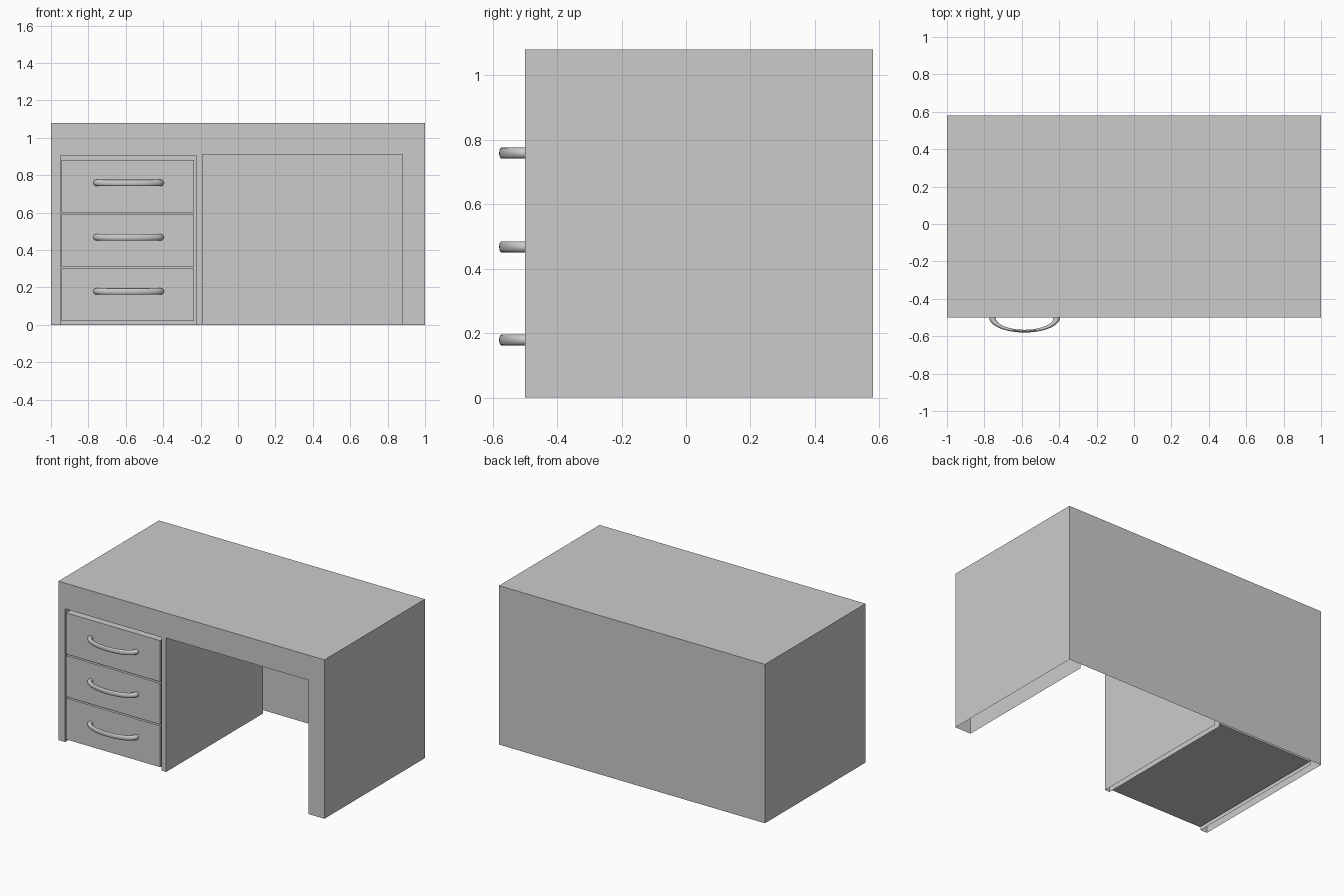
import bpy, bmesh, math
from mathutils import Matrix, Vector

if "Cube" in bpy.data.objects:
    bpy.data.objects.remove(bpy.data.objects["Cube"])

FRONT, BACK, INNER = -0.50, 0.58, 0.54


def make_object(name, bm):
    bmesh.ops.recalc_face_normals(bm, faces=bm.faces)
    mesh = bpy.data.meshes.new(name)
    bm.to_mesh(mesh)
    bm.free()
    obj = bpy.data.objects.new(name, mesh)
    bpy.context.collection.objects.link(obj)
    return obj


# Desk shell: front outline with a drawer bay and a kneehole, open underneath
outer = [(-1, 0), (-1, 1.08), (1, 1.08), (1, 0)]
kneehole = [(0.88, 0), (0.88, 0.91), (-0.19, 0.91), (-0.19, 0)]
drawer_bay = [(-0.225, 0), (-0.225, 0.905), (-0.95, 0.905), (-0.95, 0)]

bm = bmesh.new()
front_verts, back_verts = [], []
for loop, depth in ((outer, BACK), (kneehole, INNER), (drawer_bay, INNER)):
    f = [bm.verts.new((x, FRONT, z)) for x, z in loop]
    b = [bm.verts.new((x, depth, z)) for x, z in loop]
    for i in range(3):  # walls and ceiling of each opening
        bm.faces.new((f[i], f[i + 1], b[i + 1], b[i]))
    if depth == BACK:
        back_verts = b
    front_verts += f
bm.faces.new(front_verts)
bm.faces.new(back_verts)
make_object("desk_shell", bm)


# Drawer box
def drawer(name, z0, z1):
    lo, hi = Vector((-0.943, FRONT, z0)), Vector((-0.235, INNER, z1))
    bm = bmesh.new()
    size = hi - lo
    bmesh.ops.create_cube(bm, size=1, matrix=Matrix.Translation((lo + hi) / 2)
                          @ Matrix.Diagonal((*size, 1)))
    make_object(name, bm)


# Flattened half-ring handle
def handle(name, z):
    bm = bmesh.new()
    ring = bmesh.ops.create_circle(
        bm, segments=16, radius=0.017,
        matrix=Matrix.Translation((-0.172, 0, 0)) @ Matrix.Rotation(math.pi / 2, 4, 'X'))
    bmesh.ops.spin(bm, geom=ring["verts"] + list(bm.edges), cent=(0, 0, 0),
                   axis=(0, 0, 1), angle=math.pi, steps=32)
    bmesh.ops.transform(bm, verts=bm.verts, matrix=Matrix.Translation((-0.585, FRONT, z))
                        @ Matrix.Diagonal((1, 0.423, 1, 1)))
    for face in bm.faces:
        face.smooth = True
    make_object(name, bm)


for label, z0, z1, hz in (("bottom", 0.02, 0.30, 0.179),
                          ("middle", 0.31, 0.59, 0.468),
                          ("top", 0.60, 0.88, 0.759)):
    drawer(label + "_drawer", z0, z1)
    handle(label + "_handle", hz)
